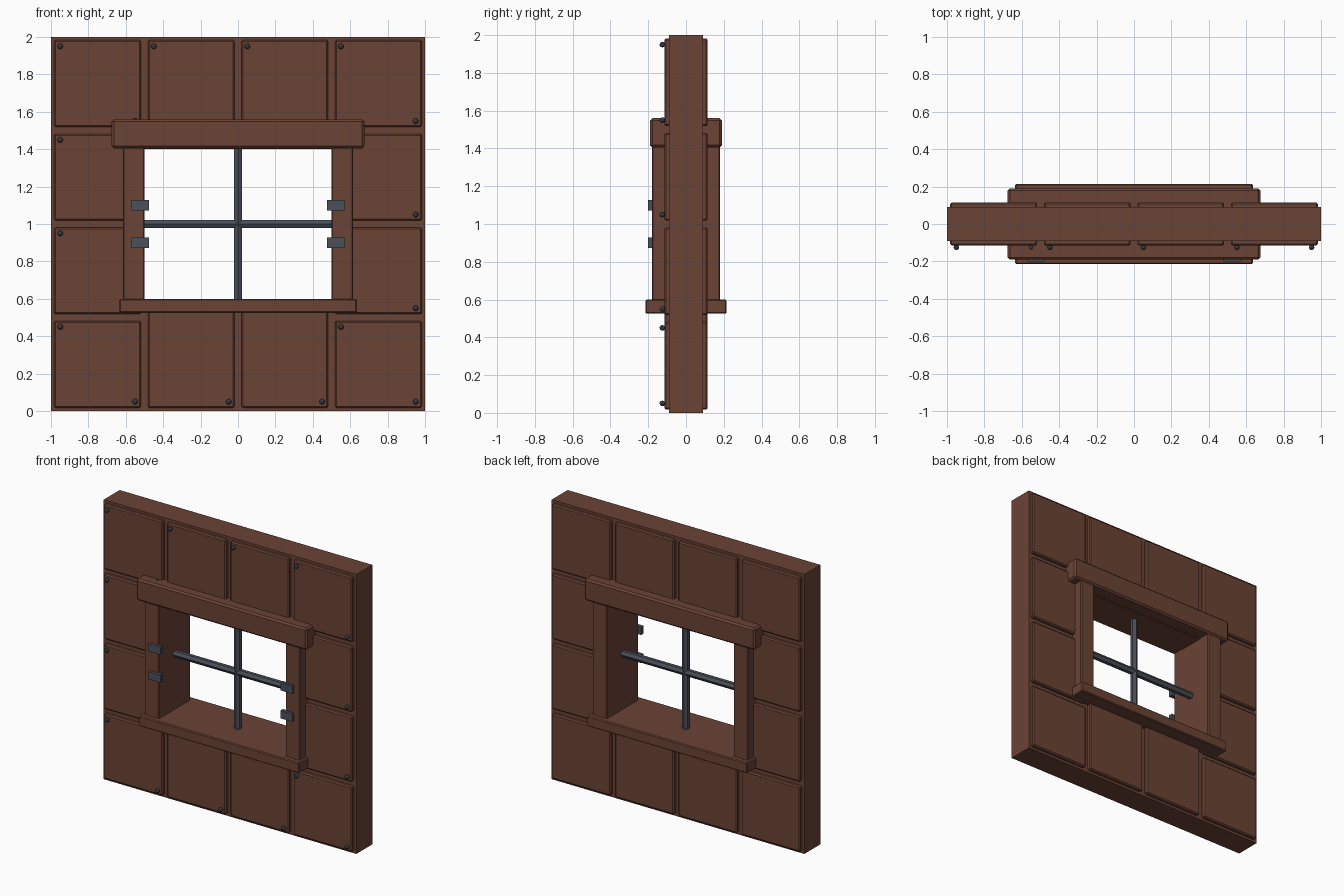
import bpy
import math

cube = bpy.data.objects.get("Cube")
if cube:
    bpy.data.objects.remove(cube, do_unlink=True)


def material(name, rgb):
    mat = bpy.data.materials.new(name)
    mat.use_nodes = True
    mat.diffuse_color = (*rgb, 1)
    mat.node_tree.nodes["Principled BSDF"].inputs["Base Color"].default_value = (*rgb, 1)
    return mat


WOOD = material("brown_wood", (0.147, 0.056, 0.036))
IRON = material("grey_iron", (0.07, 0.08, 0.1))
RIVET = material("dark_rivet", (0.035, 0.04, 0.048))


def finish(name, mat, bevel=0):
    obj = bpy.context.object
    obj.name = name
    obj.data.materials.append(mat)
    if bevel:
        mod = obj.modifiers.new("Bevel", "BEVEL")
        mod.width = bevel
        mod.segments = 1
    return obj


def box(name, mat, x, y, z, bevel=0):
    """Box spanning the (low, high) ranges x, y and z."""
    spans = (x, y, z)
    bpy.ops.mesh.primitive_cube_add(size=1, location=[(a + b) / 2 for a, b in spans])
    obj = bpy.context.object
    obj.scale = [b - a for a, b in spans]
    bpy.ops.object.transform_apply(location=False, rotation=False, scale=True)
    return finish(name, mat, bevel)


def rivet(x, z):
    bpy.ops.mesh.primitive_uv_sphere_add(segments=8, ring_count=6, radius=0.015,
                                         location=(x, -0.125, z))
    bpy.ops.object.shade_smooth()
    finish("rivet", RIVET)


def bar(name, length, rotation):
    bpy.ops.mesh.primitive_cylinder_add(vertices=6, radius=0.025, depth=length,
                                        location=(0, 0, 1), rotation=rotation)
    finish(name, IRON)


# Wall core around the opening
CORE = (-0.09, 0.09)
box("core_right", WOOD, (-1, -0.5), CORE, (0, 2))
box("core_left", WOOD, (0.5, 1), CORE, (0, 2))
box("core_bottom", WOOD, (-0.5, 0.5), CORE, (0, 0.6))
box("core_top", WOOD, (-0.5, 0.5), CORE, (1.4, 2))

# Cladding panels on both faces, riveted on the front
cells = [(x, z, 0.5) for x in (-1, 0.5) for z in (0, 0.5, 1, 1.5)]
cells += [(x, z, 0.6) for x in (-0.5, 0) for z in (0, 1.4)]
GAP = 0.0175
for x, z, height in cells:
    for side, depth in (("front", (-0.115, -0.08)), ("back", (0.08, 0.115))):
        box(side + "_panel", WOOD, (x + GAP, x + 0.5 - GAP), depth,
            (z + GAP, z + height - GAP), 0.008)
    rivet(x + 0.05, z + height - 0.05)
    rivet(x + 0.45, z + 0.05)

# Window frame
box("lintel", WOOD, (-0.675, 0.675), (-0.19, 0.19), (1.405, 1.56), 0.012)
box("sill", WOOD, (-0.635, 0.635), (-0.215, 0.215), (0.525, 0.6), 0.006)
for name, sign in (("left", 1), ("right", -1)):
    box(name + "_jamb", WOOD, sorted((sign * 0.5, sign * 0.615)), (-0.18, 0.18),
        (0.59, 1.41), 0.006)
    for z in (0.9, 1.1):
        box(name + "_hinge", IRON, sorted((sign * 0.475, sign * 0.57)),
            (-0.2, -0.17), (z - 0.0275, z + 0.0275))

# Crossed window bars
bar("vertical_bar", 0.81, (0, 0, 0))
bar("horizontal_bar", 1.0, (0, math.pi / 2, 0))
